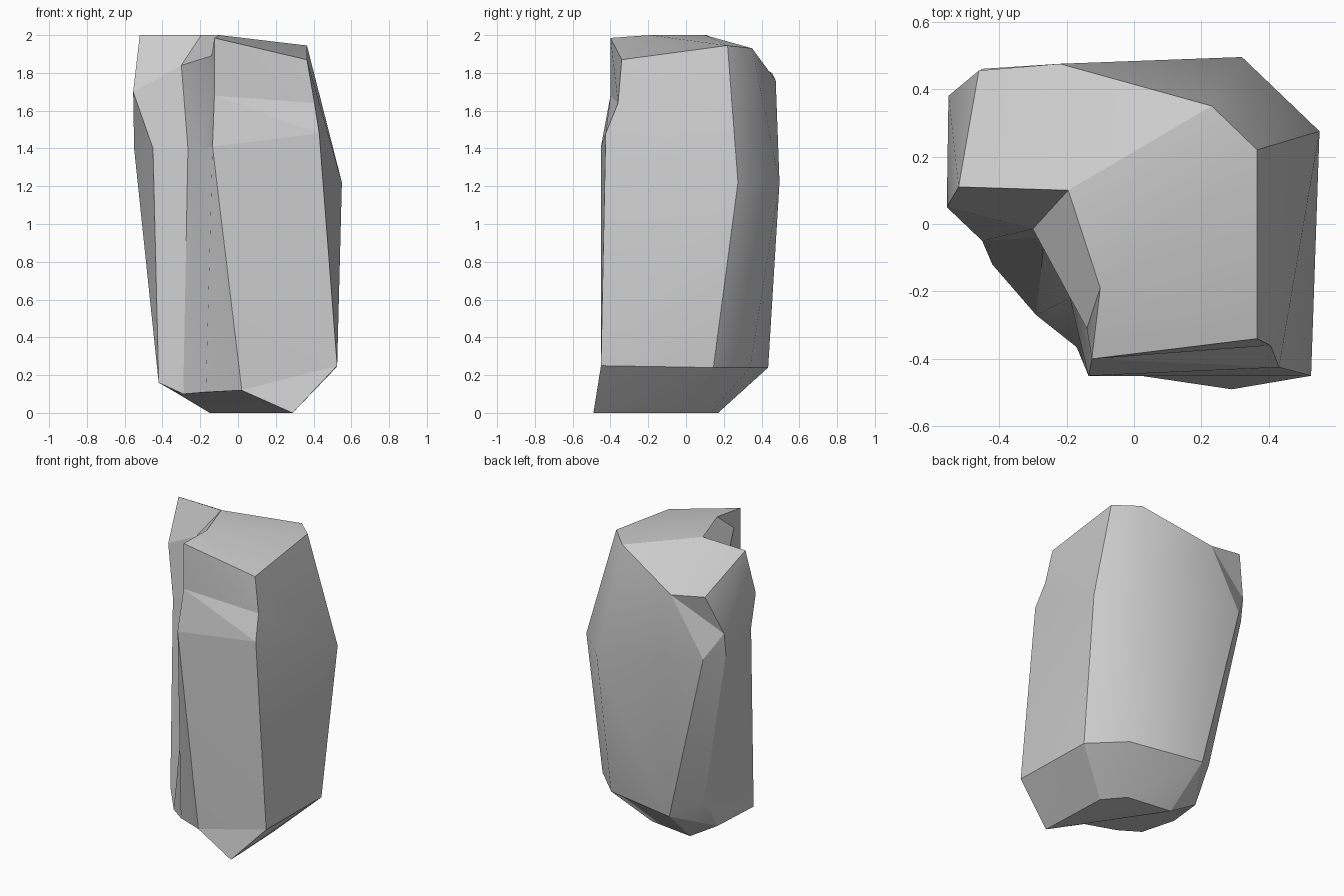
import bpy, bmesh, math
from mathutils import Vector

if "Cube" in bpy.data.objects:
    bpy.data.objects.remove(bpy.data.objects["Cube"])

# Cross-sections, counter-clockwise from the front right corner:
# right-front, right-back, back, back-left (2), left, notch (2), front-left
foot = [(.525, -.45, .25), (.52, .145, .24), (.32, .34, .24), (-.18, .435, .24), (-.345, .30, .34),
        (-.42, -.12, .16), (-.29, -.27, .10), (-.17, -.365, .11), (.02, -.45, .12)]
# The base shares the left and front corners of the foot, where the underside slopes up
base = [(.29, -.49, 0), (.27, 0, 0), (.16, .13, 0), (-.15, .17, 0), (-.35, .165, .12)] + foot[5:]
waist = [(.43, -.425, 1.48), (.55, .275, 1.22), (.32, .495, 1.22), (-.45, .46, 1.38), (-.55, .36, 1.40),
         (-.45, -.05, 1.40), (-.265, -.04, 1.40), (-.19, -.22, 1.40), (-.135, -.45, 1.41)]
crown = [(.365, -.34, 1.87), (.365, .22, 1.945), (.23, .35, 1.93), (-.22, .475, 1.76), (-.46, .455, 1.80),
         (-.52, .11, 2), (-.195, .10, 2), (-.10, -.19, 2), (-.125, -.40, 1.985)]
# The back has no shoulder break, so it reuses waist and crown corners
shoulder = [(.405, -.36, 1.64), waist[1], waist[2], crown[3], (-.55, .38, 1.55),
            (-.555, .05, 1.70), (-.30, -.015, 1.84), (-.14, -.31, 1.89), (-.125, -.40, 1.68)]

bm = bmesh.new()
shared = {}


def vert(p):
    if p not in shared:
        shared[p] = bm.verts.new(p)
    return shared[p]


def add_face(corners):
    corners = list(dict.fromkeys(corners))
    if len(corners) > 2:
        bm.faces.new([vert(p) for p in corners])


def add_quad(a, b, c, d, convex):
    """Uneven outer quads fold along the outward-bulging diagonal."""
    if not convex or len({a, b, c, d}) < 4:
        return add_face((a, b, c, d))
    va, vb, vc, vd = map(Vector, (a, b, c, d))
    if (vb - va).cross(vc - va).dot(vd - va) > 0:
        a, b, c, d = b, c, d, a
    add_face((a, b, c))
    add_face((a, c, d))


# Loft the sections into the rock body; columns 5 to 7 form the notch
rings = (base, foot, waist, shoulder, crown)
n = len(base)
for lower, upper in zip(rings, rings[1:]):
    for i in range(n):
        j = (i + 1) % n
        add_quad(lower[i], lower[j], upper[j], upper[i], i not in (5, 6, 7))

# Underside: flat sole and sloped undercut; top split into patches around the notch
for ring, patches in ((base, ((3, 2, 1, 0), (0, 8, 7, 6, 5, 4, 3))),
                      (crown, ((7, 8, 0, 1), (6, 7, 1, 2), (6, 2, 3), (6, 3, 4, 5)))):
    for patch in patches:
        add_face([ring[i] for i in patch])
bmesh.ops.recalc_face_normals(bm, faces=bm.faces)

# Soft shading on the rounded back corner and broad facets, crisp ridges elsewhere
corner = {vert(ring[2]) for ring in rings}
for face in bm.faces:
    face.smooth = True
for edge in bm.edges:
    front = all(f.normal.y < -.7 for f in edge.link_faces)
    limit = 8 if front else 22
    edge.smooth = set(edge.verts) <= corner or edge.calc_face_angle(0) < math.radians(limit)

mesh = bpy.data.meshes.new("rock")
bm.to_mesh(mesh)
bm.free()
rock = bpy.data.objects.new("rock", mesh)
bpy.context.collection.objects.link(rock)
